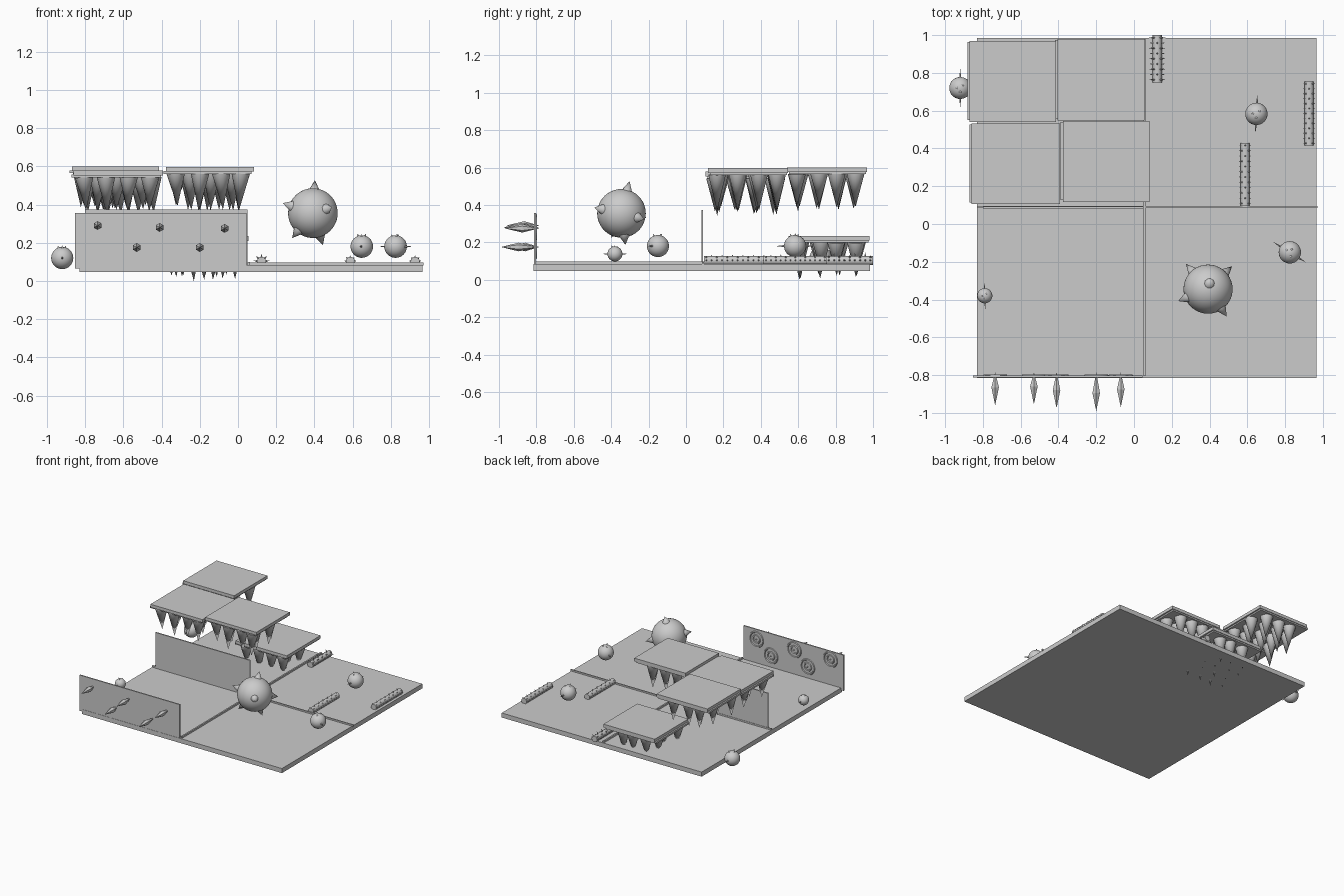
import bpy, bmesh, math, random
from mathutils import Vector, Matrix

if "Cube" in bpy.data.objects:
    bpy.data.objects.remove(bpy.data.objects["Cube"])

random.seed(4)
grey = bpy.data.materials.new("plain grey")
grey.diffuse_color = (0.6, 0.6, 0.6, 1)
grey.use_nodes = True
grey.node_tree.nodes["Principled BSDF"].inputs["Base Color"].default_value = grey.diffuse_color


def finish(name, bm, smooth=False):
    me = bpy.data.meshes.new(name)
    bm.to_mesh(me)
    bm.free()
    me.materials.append(grey)
    ob = bpy.data.objects.new(name, me)
    bpy.context.collection.objects.link(ob)
    if smooth:
        bpy.ops.object.select_all(action='DESELECT')
        ob.select_set(True)
        bpy.context.view_layer.objects.active = ob
        bpy.ops.object.shade_smooth_by_angle(angle=math.radians(35))
    return ob


def add_box(bm, x0, x1, y0, y1, z0, z1):
    m = Matrix.Translation(((x0 + x1) / 2, (y0 + y1) / 2, (z0 + z1) / 2))
    bmesh.ops.create_cube(bm, size=1, matrix=m @ Matrix.Diagonal((x1 - x0, y1 - y0, z1 - z0, 1)))


def box(name, *dims):
    bm = bmesh.new()
    add_box(bm, *dims)
    return finish(name, bm)


def add_cone(bm, a, b, r, sides=12, r2=0.0):
    # cone from base point a to tip b
    a, b = Vector(a), Vector(b)
    d = b - a
    m = Matrix.Translation((a + b) / 2) @ d.to_track_quat('Z', 'Y').to_matrix().to_4x4()
    bmesh.ops.create_cone(bm, cap_ends=True, segments=sides, radius1=r, radius2=r2,
                          depth=d.length, matrix=m)


# floor slab and raised dividing strips
box("floor", -0.83, 0.965, -0.815, 0.985, 0.047, 0.084)
box("cross_divider", -0.83, 0.972, 0.085, 0.095, 0.08, 0.096)
box("long_divider", 0.05, 0.062, -0.805, 0.98, 0.08, 0.098)

# two upright walls
box("dart_wall", -0.853, 0.045, -0.813, -0.803, 0.066, 0.356)
box("back_wall", -0.80, 0.05, 0.082, 0.092, 0.084, 0.374)

# darts through the front wall, each with a flat double ring behind
darts = [(-0.735, 0.29, -0.96), (-0.53, 0.175, -0.955), (-0.41, 0.28, -0.975),
         (-0.20, 0.175, -0.99), (-0.07, 0.275, -0.97)]
for i, (x, z, tip) in enumerate(darts):
    bm = bmesh.new()
    mid = tip + 0.095
    add_cone(bm, (x, mid, z), (x, tip, z), 0.023, 6)
    add_cone(bm, (x, mid, z), (x, -0.785, z), 0.023, 6)
    finish(f"dart_{i}", bm)
    for r in (0.058, 0.03):
        bpy.ops.mesh.primitive_torus_add(location=(x, -0.803, z), rotation=(math.pi / 2, 0, 0),
                                         major_radius=r, minor_radius=0.007,
                                         major_segments=32, minor_segments=6)
        ob = bpy.context.object
        ob.name = f"dart_ring_{i}"
        ob.data.materials.append(grey)

# ceiling plates with hanging spikes: x0, x1, y0, y1, top
plates = [(-0.87, -0.413, 0.54, 0.968, 0.60), (-0.405, 0.055, 0.547, 0.98, 0.235),
          (-0.86, -0.392, 0.105, 0.533, 0.578), (-0.377, 0.083, 0.117, 0.545, 0.597)]
for i, (x0, x1, y0, y1, top) in enumerate(plates):
    bm = bmesh.new()
    add_box(bm, x0, x1, y0, y1, top - 0.025, top)
    add_box(bm, x0 - 0.012, x1 - 0.012, y0 + 0.01, y1 - 0.005, top - 0.036, top - 0.022)
    finish(f"ceiling_plate_{i}", bm)
    bm = bmesh.new()
    for row in range(4):
        n = 4 if row % 2 == 0 else 3
        for k in range(n):
            x = (x0 + x1) / 2 + (k - (n - 1) / 2) * 0.112 + random.uniform(-0.012, 0.012)
            y = (y0 + y1) / 2 + (row - 1.5) * 0.102 + random.uniform(-0.012, 0.012)
            length = 0.199 if (row, k) == (0, 1) else random.uniform(0.165, 0.196)
            add_cone(bm, (x, y, top - 0.036),
                     (x + random.uniform(-0.01, 0.01), y, top - 0.036 - length), 0.048, 14)
    finish(f"hanging_spikes_{i}", bm, True)


def ball(name, c, r, spikes):
    # spikes: (direction, reach from centre, base radius)
    bm = bmesh.new()
    bmesh.ops.create_icosphere(bm, subdivisions=4, radius=r, matrix=Matrix.Translation(c))
    for d, reach, base in spikes:
        d = Vector(d).normalized()
        add_cone(bm, Vector(c) + d * r * 0.93, Vector(c) + d * reach, base, 10)
    finish(name, bm, True)


# large spiked ball
ball("large_spiked_ball", (0.392, -0.345, 0.355), 0.13,
     [(d, 0.178, 0.03) for d in [(0.01, 0.04, 0.16), (0.095, -0.138, 0.03), (-0.15, -0.06, 0.05),
                                 (0.12, 0.115, -0.03), (-0.105, 0.12, -0.02),
                                 (-0.10, -0.05, -0.12), (0.05, 0.02, -0.16)]])

# small spiked balls: centre, radius, heading of the long needles
small = [((-0.92, 0.72, 0.12), 0.058, 90), ((0.648, 0.583, 0.18), 0.059, 87),
         ((0.825, -0.15, 0.18), 0.059, -32), ((-0.79, -0.38, 0.138), 0.04, 92)]
for i, (c, r, ang) in enumerate(small):
    a = math.radians(ang)
    n = Vector((math.cos(a), math.sin(a), 0))
    s = Vector((-n.y, n.x, 0))
    up = Vector((0, 0, 1))
    spikes = [(n, r * 1.75, r * 0.1), (-n, r * 1.75, r * 0.1)]
    spikes += [(up + 0.35 * s, r * 1.2, r * 0.13), (up - 0.3 * s + 0.3 * n, r * 1.2, r * 0.13),
               (up - 0.4 * n, r * 1.2, r * 0.13)]
    ball(f"small_spiked_ball_{i}", c, r, spikes)

# spiked rollers lying on the floor: x, y0, y1, side spike reach
for i, (x, y0, y1, reach) in enumerate([(0.123, 0.75, 1.0, 0.043), (0.588, 0.095, 0.43, 0.031),
                                        (0.927, 0.415, 0.755, 0.028)]):
    bm = bmesh.new()
    add_cone(bm, (x, y0, 0.102), (x, y1, 0.102), 0.024, 16, 0.024)
    steps = round((y1 - y0) / 0.027)
    for k in range(steps):
        y = y0 + (k + 0.5) * (y1 - y0) / steps
        for ang in ((5, 175, 90) if k % 2 else (45, 135, 5, 175)):
            a = math.radians(ang)
            d = Vector((math.cos(a), 0, math.sin(a)))
            c = Vector((x, y, 0.102))
            add_cone(bm, c + d * 0.02, c + d * max(reach, 0.032), 0.006, 6)
    finish(f"spiked_roller_{i}", bm, True)
